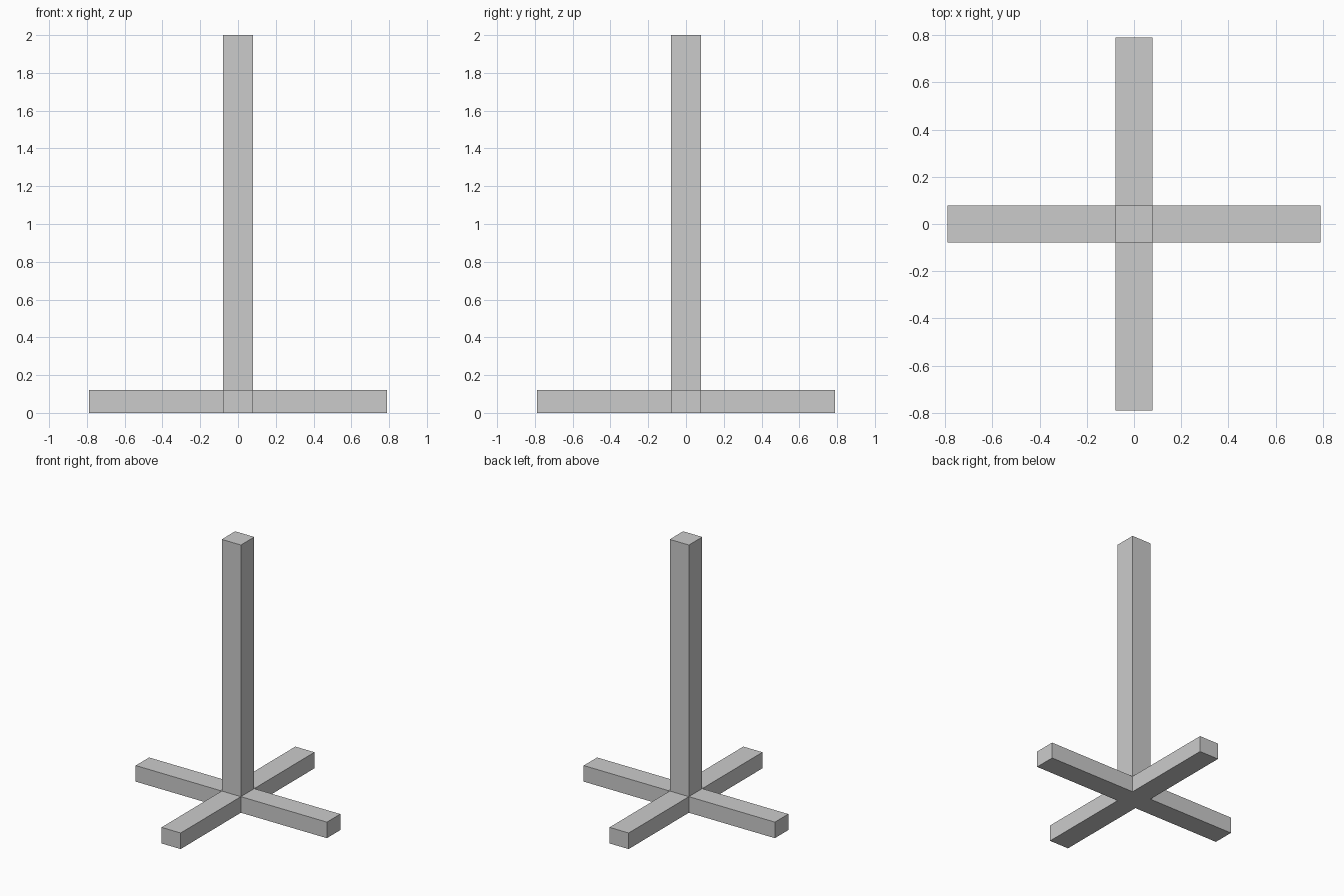
import bpy, bmesh
from mathutils import Vector

if "Cube" in bpy.data.objects:
    bpy.data.objects.remove(bpy.data.objects["Cube"])

HALF = 0.079   # half width of post and feet
FOOT_H = 0.12  # foot height
REACH = 0.79   # foot end from centre
HEIGHT = 2.0

bm = bmesh.new()

# Central hub block where the feet meet the post
bmesh.ops.create_cube(bm, size=1)
bmesh.ops.scale(bm, vec=(2 * HALF, 2 * HALF, FOOT_H), verts=bm.verts)
bmesh.ops.translate(bm, vec=(0, 0, FOOT_H / 2), verts=bm.verts)


def extrude_side(direction, length):
    """Pull the hub face that looks along direction outwards."""
    bm.normal_update()
    face = max(hub_faces, key=lambda f: f.normal.dot(direction))
    hub_faces.remove(face)
    new = bmesh.ops.extrude_discrete_faces(bm, faces=[face])["faces"][0]
    bmesh.ops.translate(bm, vec=direction * length, verts=new.verts)


# Four feet and the upright post
hub_faces = list(bm.faces)
for d in ((1, 0, 0), (-1, 0, 0), (0, 1, 0), (0, -1, 0)):
    extrude_side(Vector(d), REACH - HALF)
extrude_side(Vector((0, 0, 1)), HEIGHT - FOOT_H)

bmesh.ops.remove_doubles(bm, verts=bm.verts, dist=1e-5)
bmesh.ops.recalc_face_normals(bm, faces=bm.faces)

mesh = bpy.data.meshes.new("post_with_cross_base")
bm.to_mesh(mesh)
bm.free()
bpy.context.collection.objects.link(bpy.data.objects.new("post_with_cross_base", mesh))
